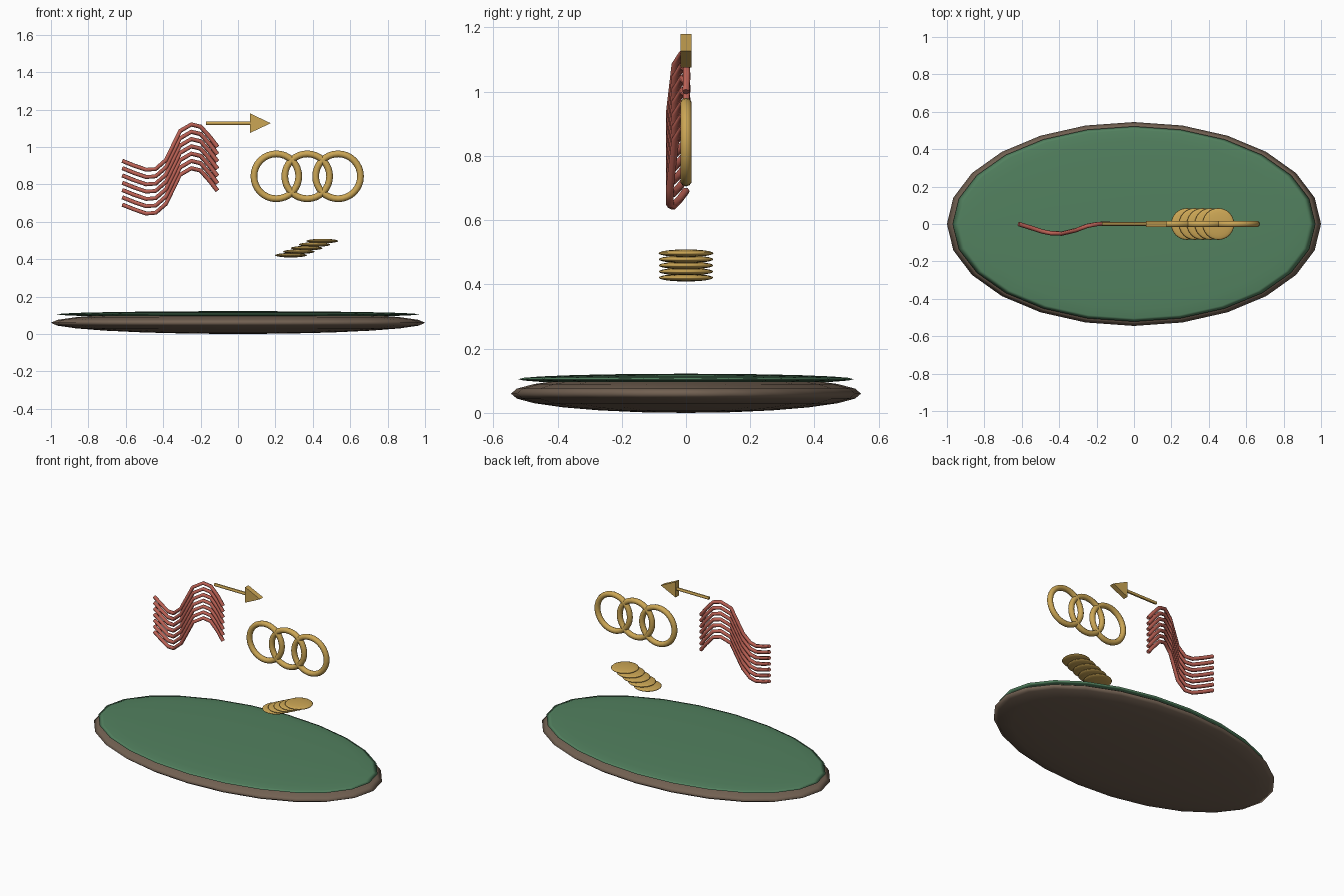
import bpy, bmesh, math

if "Cube" in bpy.data.objects:
    bpy.data.objects.remove(bpy.data.objects["Cube"])


def material(name, rgb):
    m = bpy.data.materials.new(name)
    m.diffuse_color = (*rgb, 1)
    m.use_nodes = True
    m.node_tree.nodes["Principled BSDF"].inputs["Base Color"].default_value = m.diffuse_color
    return m


brown = material("wood_brown", (0.17, 0.12, 0.085))
green = material("felt_green", (0.085, 0.22, 0.115))
gold = material("gold", (0.60, 0.38, 0.09))
red = material("soft_red", (0.50, 0.12, 0.09))


def finish(name, mat, smooth=True):
    o = bpy.context.object
    o.name = name
    o.data.materials.append(mat)
    if smooth:
        bpy.ops.object.shade_smooth()
    return o


def ellipsoid(name, loc, size, mat):
    bpy.ops.mesh.primitive_uv_sphere_add(segments=24, ring_count=12, radius=1, location=loc)
    bpy.context.object.scale = size
    bpy.ops.object.transform_apply(location=False, rotation=False)
    return finish(name, mat)


# Oval base and its green top
ellipsoid("base_disc", (0, 0, 0.06), (1, 0.545, 0.06), brown)
ellipsoid("base_top", (0, 0, 0.105), (0.97, 0.522, 0.017), green)

# Stack of wavy strands
path = [(-.617, 0, .925), (-.555, -.019, .900), (-.49, -.040, .878), (-.44, -.050, .882),
        (-.385, -.051, .930), (-.31, -.033, 1.085), (-.25, -.010, 1.120),
        (-.20, -.001, 1.108), (-.15, .003, 1.052), (-.11, 0, 1.000)]
for i in range(7):
    cu = bpy.data.curves.new("wave_strand", "CURVE")
    cu.dimensions = "3D"
    cu.bevel_depth = 0.012
    cu.bevel_resolution = 1
    cu.use_fill_caps = True
    sp = cu.splines.new("POLY")
    sp.points.add(len(path) - 1)
    for p, (x, y, z) in zip(sp.points, path):
        p.co = (x, y, z - 0.039 * i, 1)
    o = bpy.data.objects.new(f"wave_strand_{i + 1}", cu)
    bpy.context.collection.objects.link(o)
    cu.materials.append(red)

# Arrow: round shaft and flat triangular head
bpy.ops.mesh.primitive_cylinder_add(vertices=12, radius=0.01, depth=0.24,
                                    location=(-0.052, 0, 1.127), rotation=(0, math.pi / 2, 0))
finish("arrow_shaft", gold, False)
bpy.ops.object.shade_smooth_by_angle()
bm = bmesh.new()
face = bm.faces.new([bm.verts.new((x, -0.017, z)) for x, z in
                     ((0.065, 1.075), (0.175, 1.127), (0.065, 1.179))])
ext = bmesh.ops.extrude_face_region(bm, geom=[face])
for v in ext["geom"]:
    if isinstance(v, bmesh.types.BMVert):
        v.co.y = 0.017
bmesh.ops.recalc_face_normals(bm, faces=bm.faces)
me = bpy.data.meshes.new("arrow_head")
bm.to_mesh(me)
bm.free()
me.materials.append(gold)
bpy.context.collection.objects.link(bpy.data.objects.new("arrow_head", me))

# Three overlapping rings
for i in range(3):
    bpy.ops.mesh.primitive_torus_add(major_segments=32, minor_segments=10,
                                     major_radius=0.12, minor_radius=0.018,
                                     location=(0.205 + 0.165 * i, 0, 0.843),
                                     rotation=(math.pi / 2, 0, 0))
    finish(f"ring_{i + 1}", gold)

# Leaning stack of coins
for i in range(5):
    ellipsoid(f"coin_{i + 1}", (0.283 + 0.042 * i, 0, 0.421 + 0.019 * i),
              (0.085, 0.085, 0.012), gold)
